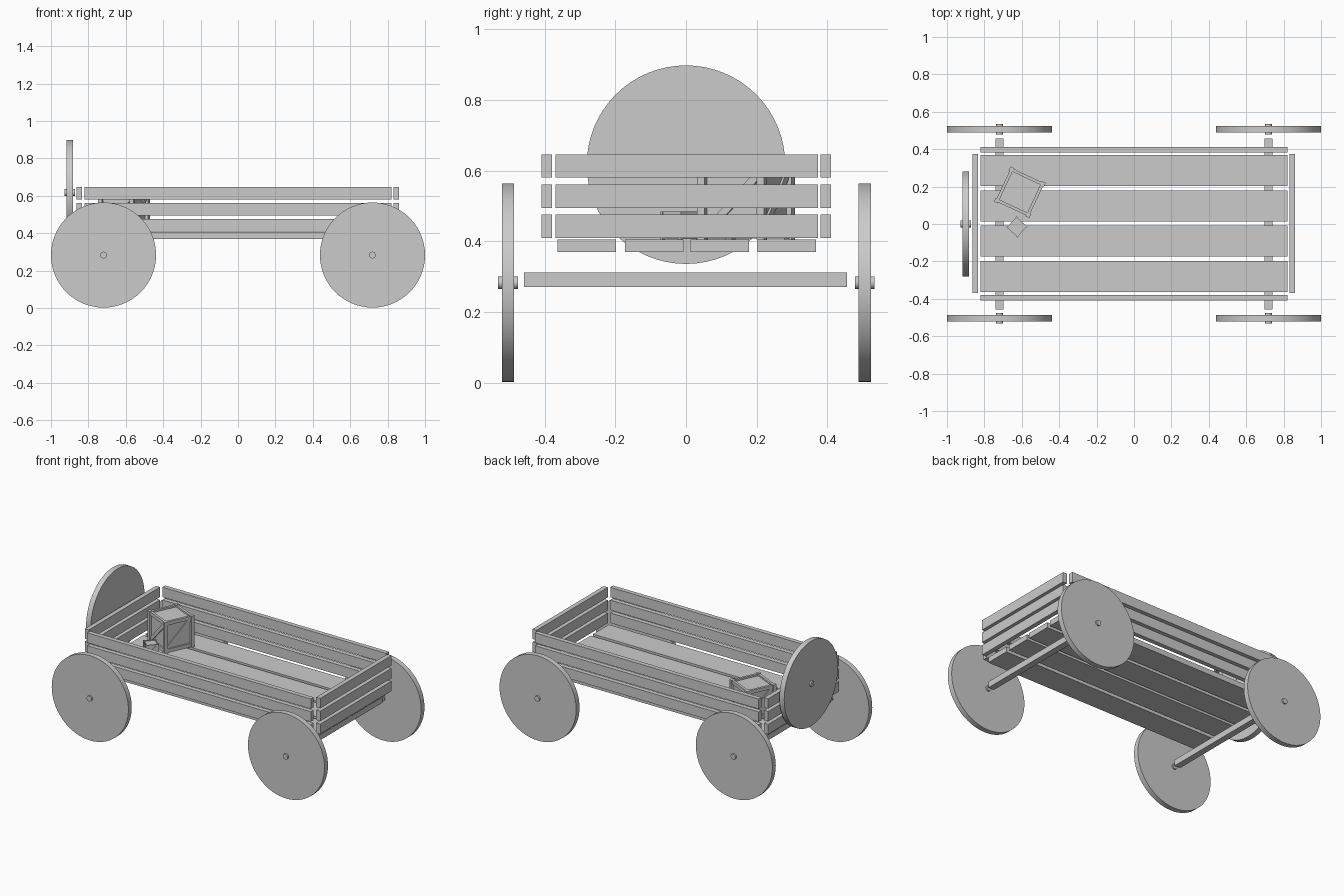
import bpy
from math import radians, pi
from mathutils import Matrix, Vector

if "Cube" in bpy.data.objects:
    bpy.data.objects.remove(bpy.data.objects["Cube"])


def box(name, x, y, z, world=Matrix.Identity(4)):
    """Box from (min, max) ranges, with an optional placement matrix."""
    bpy.ops.mesh.primitive_cube_add(size=1)
    ob = bpy.context.object
    ob.name = name
    centre = Vector([(a + b) / 2 for a, b in (x, y, z)])
    size = [b - a for a, b in (x, y, z)]
    ob.data.transform(Matrix.Translation(centre) @ Matrix.Diagonal((*size, 1)))
    ob.matrix_world = world
    return ob


def disc(name, radius, depth, loc, rot, sides):
    bpy.ops.mesh.primitive_cylinder_add(vertices=sides, radius=radius, depth=depth,
                                        location=loc, rotation=rot)
    bpy.context.object.name = name
    bpy.ops.object.shade_smooth_by_angle(angle=radians(35))


def wheel(name, loc, rot):
    disc(name, 0.281, 0.035, loc, rot, 64)
    disc(name + "_hub", 0.018, 0.056, loc, rot, 16)


# Wheels and axles
for end, x in (("rear", -0.719), ("front", 0.719)):
    for side, y in (("near", -0.504), ("far", 0.506)):
        wheel(f"{end}_{side}_wheel", (x, y, 0.283), (pi / 2, 0, 0))
    box(f"{end}_axle", (x - 0.021, x + 0.021), (-0.458, 0.456), (0.27, 0.311))

# Spare wheel on the tail
wheel("spare_wheel", (-0.899, 0, 0.617), (0, pi / 2, 0))

# Floor planks
for i, y in enumerate((-0.281, -0.09, 0.096, 0.285)):
    box(f"floor_plank_{i}", (-0.82, 0.82), (y - 0.083, y + 0.083), (0.37, 0.405))

# Side and end planks
for i, z in enumerate((0.41, 0.495, 0.58)):
    h = (z, z + 0.066)
    for side, y in (("near", -0.394), ("far", 0.396)):
        box(f"{side}_side_plank_{i}", (-0.82, 0.82), (y - 0.015, y + 0.015), h)
    for side, x in (("rear", -0.849), ("front", 0.847)):
        box(f"{side}_end_plank_{i}", (x - 0.015, x + 0.015), (-0.37, 0.374), h)


def crate(name, loc, angle, s):
    """Framed crate: inset body, corner posts, edge rails and side braces."""
    base = Matrix.Translation(loc) @ Matrix.Rotation(radians(angle), 4, 'Z')
    h, t = s / 2, s * 0.11
    r = h - t * 0.25
    box(name + "_body", (-h + t * .7, h - t * .7), (-h + t * .7, h - t * .7),
        (t * 0.3, s - t * 0.6), base)
    for i in range(4):
        m = base @ Matrix.Rotation(i * pi / 2, 4, 'Z')
        box(f"{name}_post_{i}", (h - t, h), (h - t, h), (0, s), m)
        for part, z in (("bottom", t * 0.1), ("top", s - t * 1.1)):
            box(f"{name}_{part}_rail_{i}", (r - t * 0.7, r), (-h + t, h - t), (z, z + t), m)
        tilt = m @ Matrix.Translation((0, 0, h)) @ Matrix.Rotation(pi / 4, 4, 'X')
        box(f"{name}_brace_{i}", (r - t * 0.7, r - t * 0.15), (-h * 1.1, h * 1.1),
            (-t / 2, t / 2), tilt)


# Cargo
crate("large_crate", (-0.61, 0.17, 0.405), -25, 0.208)
crate("small_crate", (-0.626, -0.016, 0.405), 47, 0.08)
